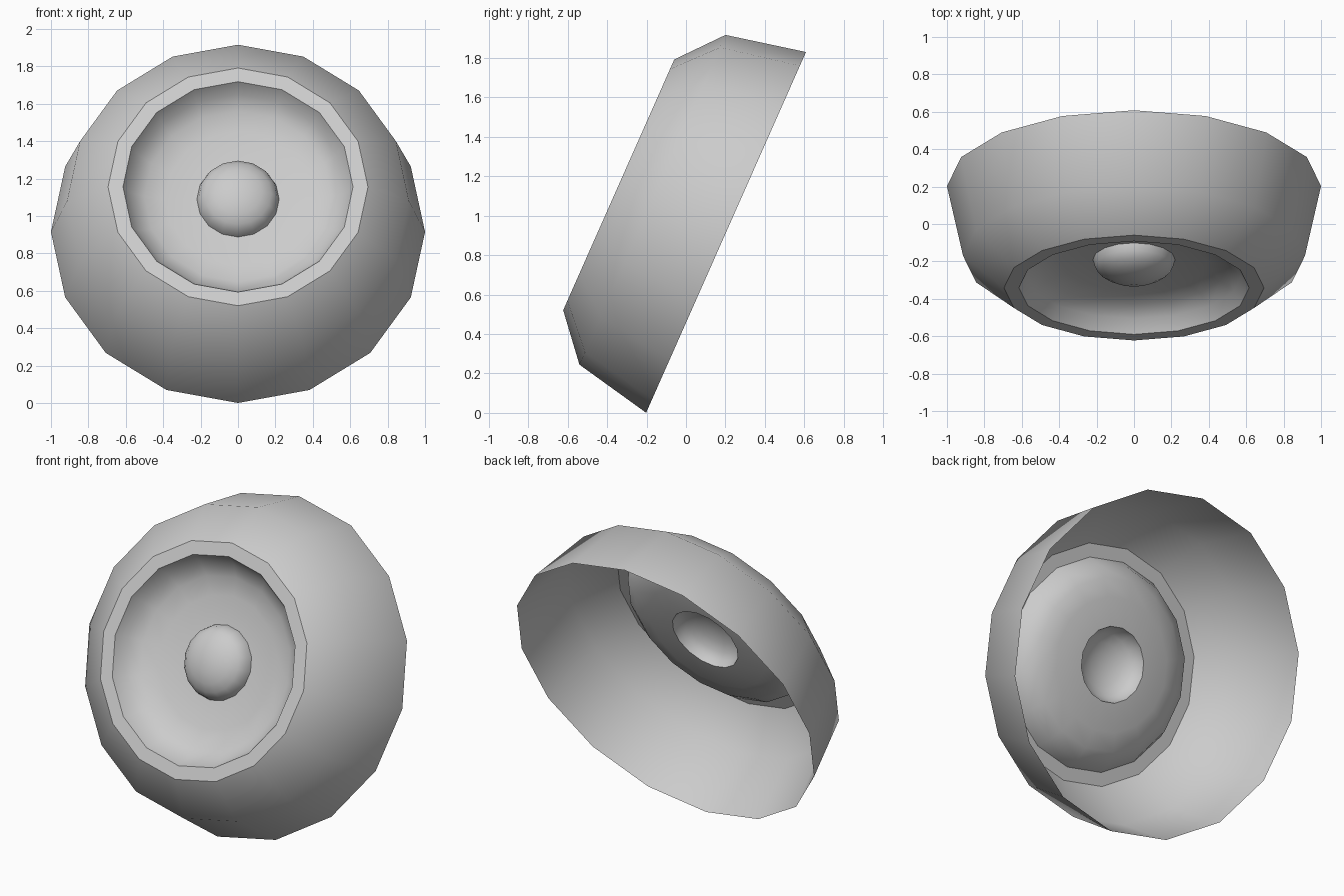
import bpy, bmesh
from math import sin, cos, pi, radians
from mathutils import Matrix

if "Cube" in bpy.data.objects:
    bpy.data.objects.remove(bpy.data.objects["Cube"])

SIDES = 16
# tilted axis: local +z points forward and up, origin at the back rim centre
PLACE = Matrix.Translation((0, 0.203, 0.915)) @ Matrix.Rotation(radians(66.1), 4, 'X')


def lathe(name, profile):
    """Revolve (radius, depth) points, ordered back/outside to front/centre."""
    bm = bmesh.new()
    rings = []
    for r, h in profile:
        if r == 0:
            rings.append([bm.verts.new((0, 0, h))] * SIDES)
        else:
            rings.append([bm.verts.new((r * cos(2 * pi * i / SIDES),
                                        r * sin(2 * pi * i / SIDES), h))
                          for i in range(SIDES)])
    for a, b in zip(rings, rings[1:]):
        for i in range(SIDES):
            j = (i + 1) % SIDES
            quad = [a[i], a[j], b[j], b[i]]
            face = bm.faces.new(list(dict.fromkeys(quad)))
            face.smooth = True
    mesh = bpy.data.meshes.new(name)
    bm.to_mesh(mesh)
    bm.free()
    ob = bpy.data.objects.new(name, mesh)
    ob.matrix_world = PLACE
    bpy.context.collection.objects.link(ob)
    return ob


FRONT, BASE = 0.595, 0.43

# open-backed bowl
lathe("housing", [(1.0, 0), (0.914, 0.408), (0.695, FRONT)])

# flat ring round the opening
lathe("trim_ring", [(0.695, FRONT), (0.615, FRONT)])

# recessed concave dish
lathe("reflector_dish", [(0.615, FRONT), (0.575, 0.52), (0.50, 0.468),
                         (0.39, 0.44), (0.22, BASE)])

# domed bulb in the middle
steps = 5
lathe("bulb", [(0.22 * cos(pi / 2 * k / steps) if k < steps else 0,
                BASE + 0.125 * sin(pi / 2 * k / steps)) for k in range(steps + 1)])
